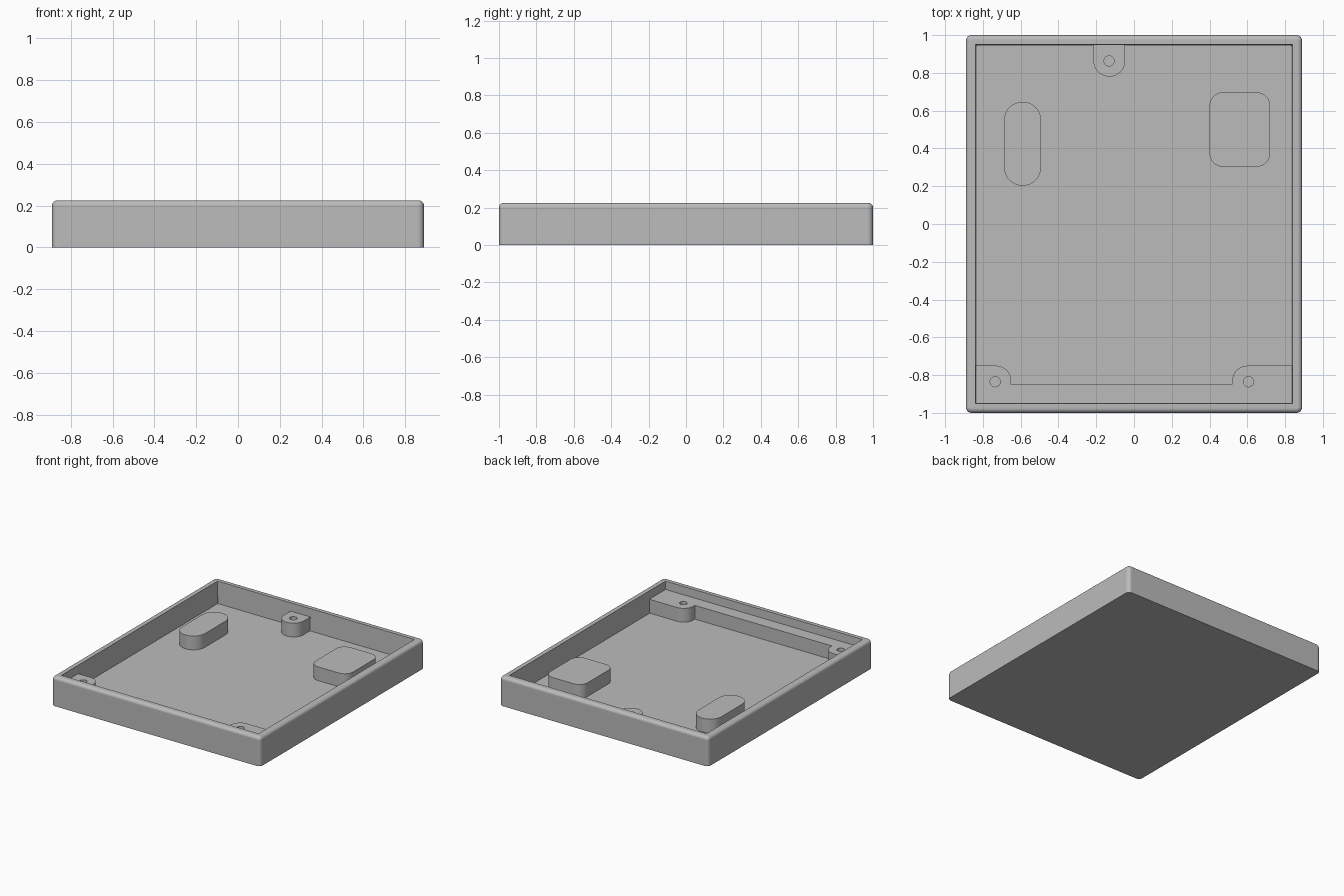
import bpy
import bmesh
from math import sin, cos, pi
from mathutils import Vector

cube = bpy.data.objects.get("Cube")
if cube:
    bpy.data.objects.remove(cube, do_unlink=True)

grey = bpy.data.materials.new("plain grey")
grey.use_nodes = True
colour = (0.5, 0.5, 0.5, 1)
grey.diffuse_color = colour
grey.node_tree.nodes["Principled BSDF"].inputs["Base Color"].default_value = colour

FLOOR, BOSS_TOP, RIM = 0.056, 0.162, 0.225


def rounded(corners, steps=8):
    """Outline of square corners (x, y, radius), each turned into an arc."""
    pts = []
    for i, (x, y, r) in enumerate(corners):
        p = Vector((x, y))
        if r == 0:
            pts.append(p)
            continue
        back = (Vector(corners[i - 1][:2]) - p).normalized()
        ahead = (Vector(corners[(i + 1) % len(corners)][:2]) - p).normalized()
        centre = p + r * (back + ahead)
        for k in range(steps + 1):
            t = k / steps * pi / 2
            pts.append(centre - r * (ahead * cos(t) + back * sin(t)))
    return pts


def rectangle(cx, cy, hx, hy, r):
    return rounded([(cx - hx, cy - hy, r), (cx + hx, cy - hy, r),
                    (cx + hx, cy + hy, r), (cx - hx, cy + hy, r)])


def circle(x, y, r, n=24):
    return [Vector((x + r * cos(2 * pi * k / n), y + r * sin(2 * pi * k / n)))
            for k in range(n)]


def finish(name, mesh):
    obj = bpy.data.objects.new(name, mesh)
    bpy.context.collection.objects.link(obj)
    mesh.materials.clear()
    mesh.materials.append(grey)
    bpy.ops.object.select_all(action="DESELECT")
    obj.select_set(True)
    bpy.context.view_layer.objects.active = obj
    bpy.ops.object.shade_smooth_by_angle()
    obj.modifiers.new("flat faces", "WEIGHTED_NORMAL").keep_sharp = True
    return obj


def raised(name, outline, holes=()):
    """Solid standing on the floor, with round screw holes."""
    curve = bpy.data.curves.new(name, "CURVE")
    curve.dimensions = "2D"
    curve.fill_mode = "BOTH"
    low = FLOOR - 0.006
    curve.extrude = (BOSS_TOP - low) / 2
    for loop in [outline] + [circle(x, y, 0.027) for x, y in holes]:
        spline = curve.splines.new("POLY")
        spline.points.add(len(loop) - 1)
        for point, co in zip(spline.points, loop):
            point.co = (co.x, co.y, 0, 1)
        spline.use_cyclic_u = True
    temp = bpy.data.objects.new(name + " outline", curve)
    bpy.context.collection.objects.link(temp)
    graph = bpy.context.evaluated_depsgraph_get()
    mesh = bpy.data.meshes.new_from_object(temp.evaluated_get(graph))
    bpy.data.objects.remove(temp, do_unlink=True)
    bm = bmesh.new()
    bm.from_mesh(mesh)
    bmesh.ops.remove_doubles(bm, verts=bm.verts, dist=0.0001)
    bmesh.ops.translate(bm, verts=bm.verts, vec=(0, 0, (BOSS_TOP + low) / 2))
    bmesh.ops.recalc_face_normals(bm, faces=bm.faces)
    bm.to_mesh(mesh)
    bm.free()
    finish(name, mesh)


# Tray: rounded outer wall, filleted rim, square inner cavity with slight draft
HX, HY, R, F = 0.89, 1.0, 0.03, 0.025
rings = [(0, 0, R)]
for k in range(6):
    a = k / 5 * pi / 2
    inset = F * (1 - cos(a))
    rings.append((inset, RIM - F + F * sin(a), R - inset))
rings += [(0.05, RIM, 0.003), (0.056, FLOOR, 0.003)]

bm = bmesh.new()
loops = [[bm.verts.new((p.x, p.y, z)) for p in rectangle(0, 0, HX - d, HY - d, r)]
         for d, z, r in rings]
for a, b in zip(loops, loops[1:]):
    for i in range(len(a)):
        j = (i + 1) % len(a)
        bm.faces.new((a[i], a[j], b[j], b[i]))
bm.faces.new(loops[0][::-1])
bm.faces.new(loops[-1])
tray = bpy.data.meshes.new("tray")
bm.to_mesh(tray)
bm.free()
finish("tray", tray)

# Raised blocks on the floor
raised("oval_block", rectangle(-0.59, 0.425, 0.098, 0.222, 0.097))
raised("square_block", rectangle(0.56, 0.5, 0.16, 0.197, 0.07))

# Rear screw tab, joined to the back wall
raised("rear_screw_tab",
       rounded([(-0.215, 0.97, 0), (-0.215, 0.78, 0.084),
                (-0.047, 0.78, 0.083), (-0.047, 0.97, 0)]),
       [(-0.132, 0.863)])

# Front ledge with a screw corner at each end
raised("front_ledge",
       rounded([(-0.86, -0.97, 0), (0.86, -0.97, 0), (0.86, -0.75, 0),
                (0.52, -0.75, 0.08), (0.52, -0.85, 0), (-0.65, -0.85, 0),
                (-0.65, -0.75, 0.08), (-0.86, -0.75, 0)]),
       [(-0.735, -0.835), (0.607, -0.835)])
